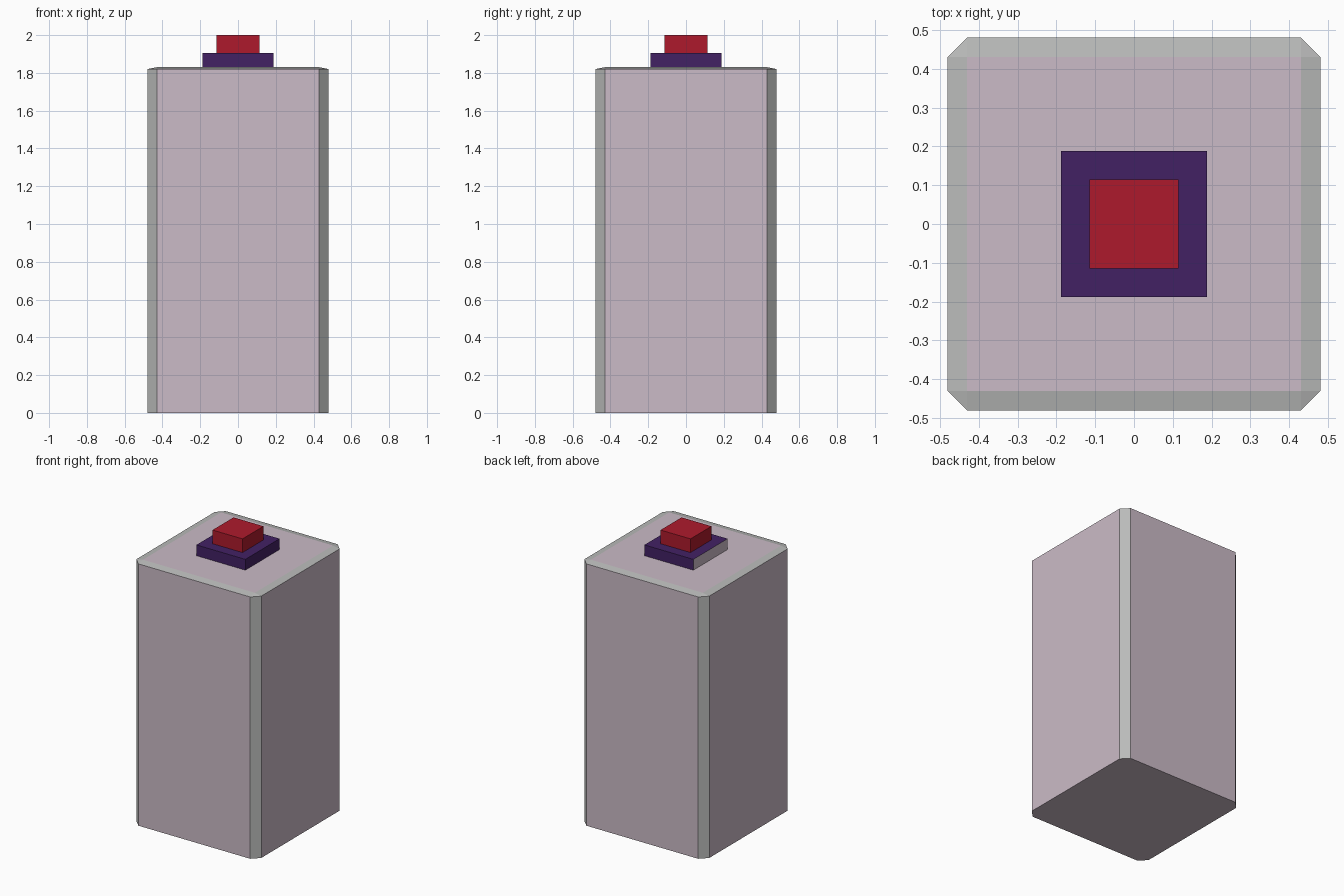
import bpy, bmesh

if "Cube" in bpy.data.objects:
    bpy.data.objects.remove(bpy.data.objects["Cube"])


def material(name, rgb):
    # sRGB 0-255 to linear viewport colour
    lin = [((c / 255 + 0.055) / 1.055) ** 2.4 for c in rgb]
    mat = bpy.data.materials.new(name)
    mat.diffuse_color = (*lin, 1)
    mat.use_nodes = True
    mat.node_tree.nodes["Principled BSDF"].inputs["Base Color"].default_value = mat.diffuse_color
    return mat


GREY = material("grey_trim", (186, 187, 186))
PINK = material("pale_pink", (203, 187, 199))
PURPLE = material("purple", (66, 33, 100))
RED = material("red", (174, 26, 44))


def finish(bm, name, mats):
    bmesh.ops.recalc_face_normals(bm, faces=bm.faces[:])
    mesh = bpy.data.meshes.new(name)
    bm.to_mesh(mesh)
    bm.free()
    for m in mats:
        mesh.materials.append(m)
    obj = bpy.data.objects.new(name, mesh)
    bpy.context.collection.objects.link(obj)
    return obj


def block(name, half, z0, z1, mats):
    bm = bmesh.new()
    bmesh.ops.create_cube(bm, size=1)
    for v in bm.verts:
        v.co.x *= 2 * half
        v.co.y *= 2 * half
        v.co.z = z1 if v.co.z > 0 else z0
    return finish(bm, name, mats)


# Body: square column with chamfered corners and a shallow sloped rim
OUT, INN, RIM_Z, TOP_Z = 0.48, 0.43, 1.82, 1.83
bm = bmesh.new()
corners = [(1, -1), (1, 1), (-1, 1), (-1, -1)]
outline = []
for i, (sx, sy) in enumerate(corners):
    pair = [(INN * sx, OUT * sy), (OUT * sx, INN * sy)]
    outline += pair if i % 2 == 0 else pair[::-1]
low = [bm.verts.new((x, y, 0)) for x, y in outline]
high = [bm.verts.new((x, y, RIM_Z)) for x, y in outline]
cap = [bm.verts.new((INN * sx, INN * sy, TOP_Z)) for sx, sy in corners]
for i in range(8):
    j = (i + 1) % 8
    wall = bm.faces.new((low[i], low[j], high[j], high[i]))
    wall.material_index = i % 2      # even: corner chamfer, odd: broad side
    if i % 2 == 0:
        bm.faces.new((high[i], high[j], cap[i // 2]))
    else:
        bm.faces.new((high[i], high[j], cap[(i // 2 + 1) % 4], cap[i // 2]))
for loop in (cap, low[::-1]):
    bm.faces.new(loop).material_index = 1
finish(bm, "body", [GREY, PINK])

# Stepped button on top; the base has one pale side face
base = block("button_base", 0.188, TOP_Z, 1.905, [PURPLE, PINK])
for p in base.data.polygons:
    if p.normal.x < -0.9:
        p.material_index = 1
block("button", 0.115, 1.905, 2.0, [RED])
